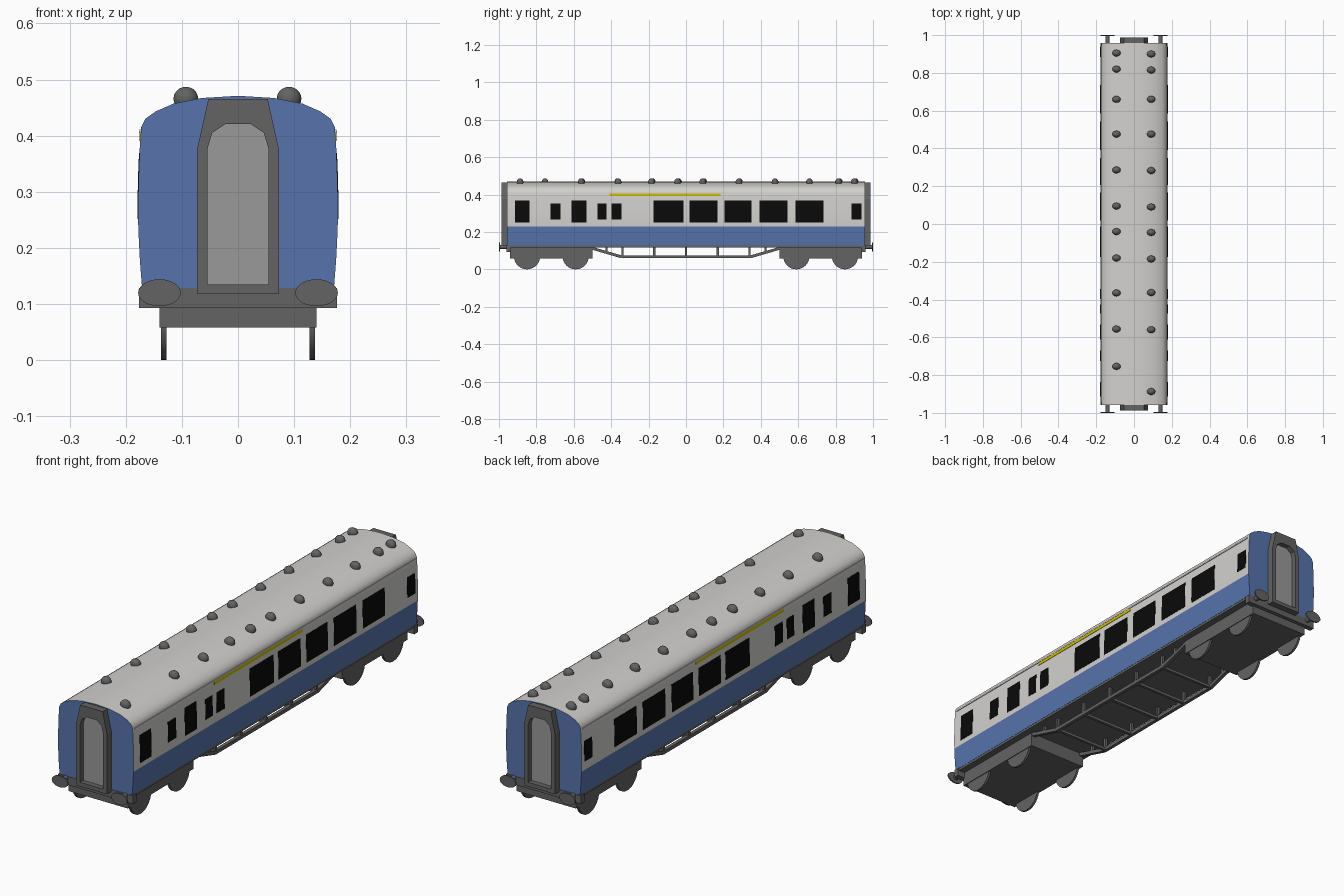
import bpy, bmesh, math
from mathutils import Vector, Matrix

if "Cube" in bpy.data.objects:
    bpy.data.objects.remove(bpy.data.objects["Cube"])

def material(name, r, g, b):
    m = bpy.data.materials.new(name)
    m.diffuse_color = (r, g, b, 1)
    m.use_nodes = True
    m.node_tree.nodes["Principled BSDF"].inputs["Base Color"].default_value = m.diffuse_color
    return m

WHITE = material("off_white", 0.65, 0.64, 0.62)
BLUE = material("blue", 0.095, 0.175, 0.42)
DARK = material("dark_grey", 0.125, 0.125, 0.125)
GREY = material("door_grey", 0.32, 0.32, 0.32)
BLACK = material("window_black", 0.003, 0.003, 0.003)
YELLOW = material("yellow", 0.6, 0.52, 0.0)

def finish(name, bm, *mats, smooth=False):
    bmesh.ops.recalc_face_normals(bm, faces=bm.faces[:])
    me = bpy.data.meshes.new(name)
    bm.to_mesh(me)
    bm.free()
    for m in mats:
        me.materials.append(m)
    if smooth:
        me.shade_smooth()
        me.set_sharp_from_angle(angle=math.radians(32))
    ob = bpy.data.objects.new(name, me)
    bpy.context.collection.objects.link(ob)
    return ob

def add_box(bm, x0, x1, y0, y1, z0, z1):
    mat = Matrix.Translation(((x0 + x1) / 2, (y0 + y1) / 2, (z0 + z1) / 2)) @ \
        Matrix.Diagonal((x1 - x0, y1 - y0, z1 - z0, 1))
    bmesh.ops.create_cube(bm, size=1, matrix=mat)

def add_bar(bm, a, b, w):
    a, b = Vector(a), Vector(b)
    d = b - a
    rot = d.to_track_quat('Z', 'Y').to_matrix().to_4x4()
    bmesh.ops.create_cube(bm, size=1, matrix=Matrix.Translation((a + b) / 2) @ rot @
                          Matrix.Diagonal((w, w, d.length, 1)))

def add_disc(bm, centre, rot, rx, ry, depth, seg):
    bmesh.ops.create_cone(bm, cap_ends=True, segments=seg, radius1=1, radius2=1, depth=1,
                          matrix=Matrix.Translation(centre) @ rot @ Matrix.Diagonal((rx, ry, depth, 1)))

def loft(bm, rings, closed=False):
    """Join vertex rings of equal length; cap the ends unless closed."""
    vs = [[bm.verts.new(p) for p in r] for r in rings]
    n = len(vs[0])
    pairs = list(zip(vs, vs[1:])) + ([(vs[-1], vs[0])] if closed else [])
    for a, b in pairs:
        for i in range(n):
            bm.faces.new((a[i], a[(i + 1) % n], b[(i + 1) % n], b[i]))
    if not closed:
        bm.faces.new(vs[0])
        bm.faces.new(vs[-1])

# body shell: half cross-section (x, z), bottom to roof ridge
HALF = [(0.171, 0.128), (0.175, 0.18), (0.1775, 0.23), (0.1785, 0.27), (0.177, 0.33),
        (0.175, 0.38), (0.1725, 0.415), (0.165, 0.43), (0.147, 0.443), (0.115, 0.457),
        (0.065, 0.467), (0, 0.471)]
section = HALF + [(-x, z) for x, z in HALF[-2::-1]]
bm = bmesh.new()
loft(bm, [[(x, y, z) for x, z in section] for y in (-0.957, 0.957)])
bm.normal_update()
for f in bm.faces:
    if abs(f.normal.y) > 0.9 or f.calc_center_median().z < 0.23:
        f.material_index = 1
finish("body_shell", bm, WHITE, BLUE, smooth=True)

# plates that follow the curved side
def side_x(z):
    for (xa, za), (xb, zb) in zip(HALF, HALF[1:]):
        if za <= z <= zb:
            return xa + (xb - xa) * (z - za) / (zb - za)

def side_plates(name, spans, mat, out):
    bm = bmesh.new()
    for y0, y1, z0, z1 in spans:
        zs = [z0] + [z for _, z in HALF if z0 < z < z1] + [z1]
        for s in (-1, 1):
            ring = [(s * (side_x(z) + out), z) for z in zs] + \
                   [(s * (side_x(z) - 0.003), z) for z in reversed(zs)]
            loft(bm, [[(x, y, z) for x, z in ring] for y in (y0, y1)])
    finish(name, bm, mat)

LARGE = [(-0.914, -0.837), (-0.612, -0.532), (-0.174, -0.013), (0.019, 0.168),
         (0.206, 0.35), (0.393, 0.543), (0.586, 0.735)]
SMALL = [(-0.725, -0.671), (-0.473, -0.425), (-0.398, -0.345), (0.885, 0.939)]
side_plates("windows", [(a, b, 0.251, 0.369) for a, b in LARGE] +
            [(a, b, 0.267, 0.353) for a, b in SMALL], BLACK, 0.001)
side_plates("yellow_stripe", [(-0.41, 0.185, 0.391, 0.405)], YELLOW, 0.002)
side_plates("rain_gutter", [(-0.945, 0.945, 0.405, 0.411)], WHITE, 0.003)

# roof vents
LEFT = [0.905, 0.82, 0.66, 0.476, 0.286, 0.095, -0.04, -0.18, -0.365, -0.556, -0.754]
RIGHT = [0.9, 0.815, 0.66, 0.476, 0.283, 0.09, -0.045, -0.185, -0.363, -0.56, -0.887]
bm = bmesh.new()
for x, ys in ((-0.093, LEFT), (0.091, RIGHT)):
    for y in ys:
        bmesh.ops.create_uvsphere(bm, u_segments=16, v_segments=10, radius=1,
                                  matrix=Matrix.Translation((x, y, 0.466)) @
                                  Matrix.Diagonal((0.022, 0.018, 0.021, 1)))
finish("roof_vents", bm, DARK, smooth=True)

# gangway frames and doors at both ends
OUTER = [(0.073, 0.118), (0.073, 0.375), (0.063, 0.42), (0.053, 0.465)]
INNER = [(0.054, 0.135), (0.054, 0.378), (0.046, 0.405), (0.022, 0.421)]
outer, inner = [p + [(-x, z) for x, z in reversed(p)] for p in (OUTER, INNER)]
frame, door = bmesh.new(), bmesh.new()
for s in (-1, 1):
    ring = lambda pts, y: [(x, s * y, z) for x, z in pts]
    loft(frame, [ring(outer, 0.95), ring(outer, 0.987), ring(inner, 0.987), ring(inner, 0.95)], closed=True)
    loft(door, [ring(inner, 0.95), ring(inner, 0.964)])
finish("gangway_frames", frame, DARK)
finish("gangway_doors", door, GREY)

# underframe floor and end beams
bm = bmesh.new()
add_box(bm, -0.17, 0.17, -0.95, 0.95, 0.118, 0.13)
for s in (-1, 1):
    y0, y1 = sorted((s * 0.935, s * 0.959))
    add_box(bm, -0.176, 0.176, y0, y1, 0.093, 0.128)
finish("underframe", bm, DARK)

# bogies
bm = bmesh.new()
for s in (-1, 1):
    y0, y1 = sorted((s * 0.5, s * 0.942))
    add_box(bm, -0.14, 0.14, y0, y1, 0.058, 0.12)
finish("bogies", bm, DARK)

# wheels
bm = bmesh.new()
for y in (-0.85, -0.59, 0.59, 0.85):
    for x in (-0.132, 0.132):
        add_disc(bm, (x, y, 0.07), Matrix.Rotation(math.pi / 2, 4, 'Y'), 0.07, 0.07, 0.01, 32)
finish("wheels", bm, DARK, smooth=True)

# buffers
bm = bmesh.new()
turn = Matrix.Rotation(math.pi / 2, 4, 'X')
for x in (-0.14, 0.14):
    for s in (-1, 1):
        add_disc(bm, (x, s * 0.997, 0.12), turn, 0.038, 0.024, 0.006, 28)
        add_disc(bm, (x, s * 0.974, 0.12), turn, 0.011, 0.011, 0.044, 16)
finish("buffers", bm, DARK, smooth=True)

# truss rods under the floor
bm = bmesh.new()
path = [(-0.51, 0.115), (-0.345, 0.067), (0.345, 0.067), (0.51, 0.115)]
for x in (-0.13, 0.13):
    for (ya, za), (yb, zb) in zip(path, path[1:]):
        add_bar(bm, (x, ya, za), (x, yb, zb), 0.015)
    for y in (-0.425, -0.34, -0.17, 0, 0.17, 0.34, 0.425):
        add_bar(bm, (x, y, 0.067 if abs(y) < 0.4 else 0.09), (x, y, 0.122), 0.012)
for y in (-0.34, -0.17, 0, 0.17, 0.34):
    add_bar(bm, (-0.13, y, 0.067), (0.13, y, 0.067), 0.012)
finish("truss_rods", bm, DARK)
